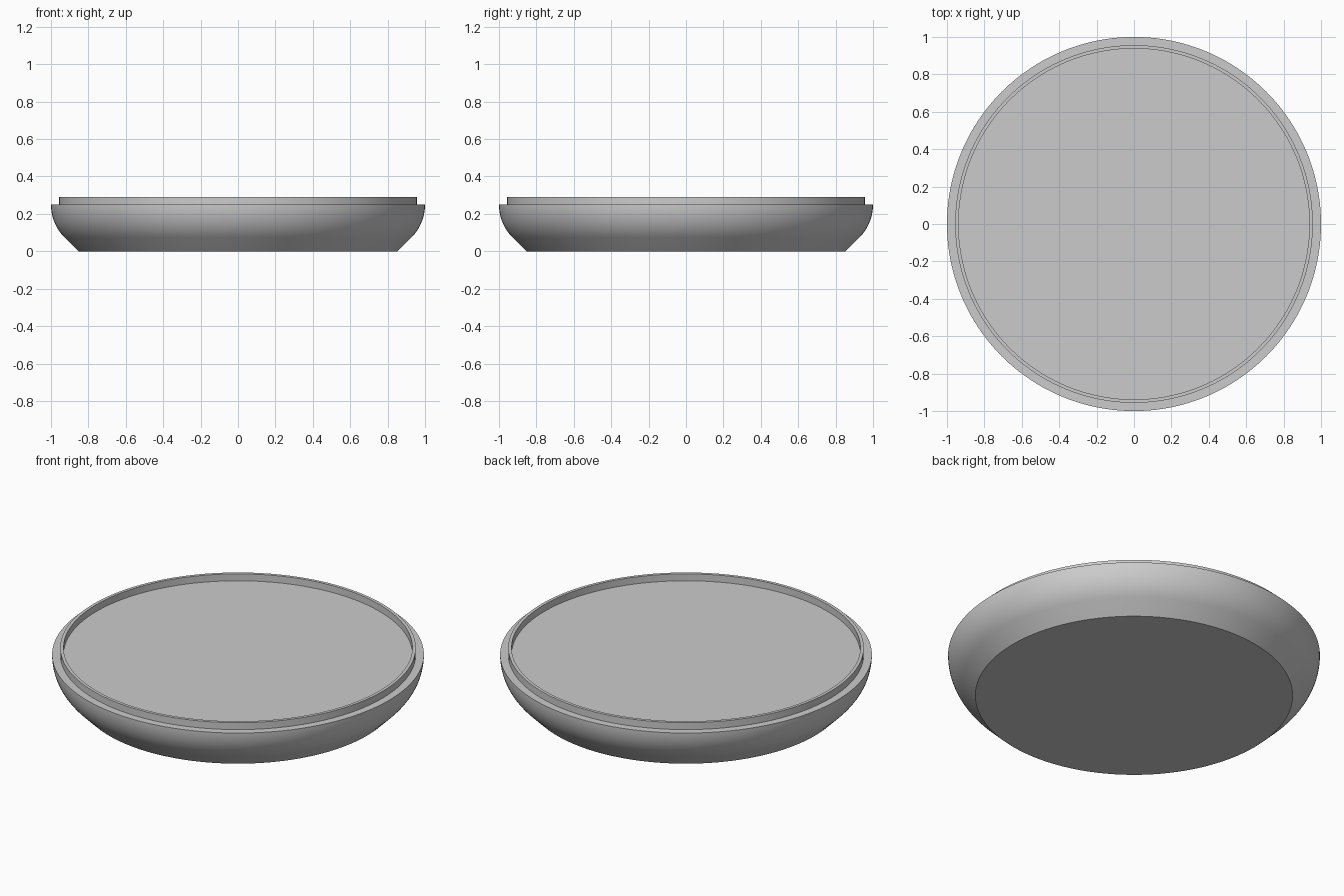
import bpy
import bmesh
from math import cos, sin, pi, radians

SEGMENTS = 160
STEP_Z, TOP_Z = 0.25, 0.291        # shoulder and lip heights
LIP_OUT, LIP_IN = 0.956, 0.938     # lip radii
BEND = 0.25                        # radius of the rounded side

cube = bpy.data.objects.get("Cube")
if cube:
    bpy.data.objects.remove(cube, do_unlink=True)


def make_material(name, color):
    mat = bpy.data.materials.new(name)
    mat.use_nodes = True
    mat.diffuse_color = color
    mat.node_tree.nodes["Principled BSDF"].inputs["Base Color"].default_value = color
    return mat


def lathe(name, profile, mat):
    """Turn an (r, z) profile around z and cap its two open ends."""
    bm = bmesh.new()
    verts = [bm.verts.new((r, 0, z)) for r, z in profile]
    edges = [bm.edges.new(pair) for pair in zip(verts, verts[1:])]
    bmesh.ops.spin(bm, geom=verts + edges, cent=(0, 0, 0), axis=(0, 0, 1),
                   angle=2 * pi, steps=SEGMENTS)
    bmesh.ops.remove_doubles(bm, verts=bm.verts, dist=1e-4)
    bmesh.ops.holes_fill(bm, edges=[e for e in bm.edges if e.is_boundary], sides=0)
    bmesh.ops.recalc_face_normals(bm, faces=bm.faces)
    mesh = bpy.data.meshes.new(name)
    bm.to_mesh(mesh)
    bm.free()
    mesh.materials.append(mat)
    obj = bpy.data.objects.new(name, mesh)
    bpy.context.collection.objects.link(obj)
    return obj


# Outer wall: 45 degree chamfer from the base, running into a tangent arc
steps = 12
arc = [(1 - BEND + BEND * cos(a), STEP_Z - BEND * sin(a))
       for a in (pi / 4 * (1 - i / steps) for i in range(steps + 1))]
base_radius = arc[0][0] - arc[0][1]

# Shoulder, raised lip and recessed floor
profile = [(base_radius, 0)] + arc + [
    (LIP_OUT, STEP_Z), (LIP_OUT, TOP_Z), (LIP_IN, TOP_Z), (LIP_IN, STEP_Z)]

grey = make_material("light grey", (0.6, 0.6, 0.6, 1))
dish = lathe("round_dish", profile, grey)

# Smooth round walls with sharp rims
bpy.ops.object.select_all(action="DESELECT")
dish.select_set(True)
bpy.context.view_layer.objects.active = dish
bpy.ops.object.shade_smooth_by_angle(angle=radians(30))
